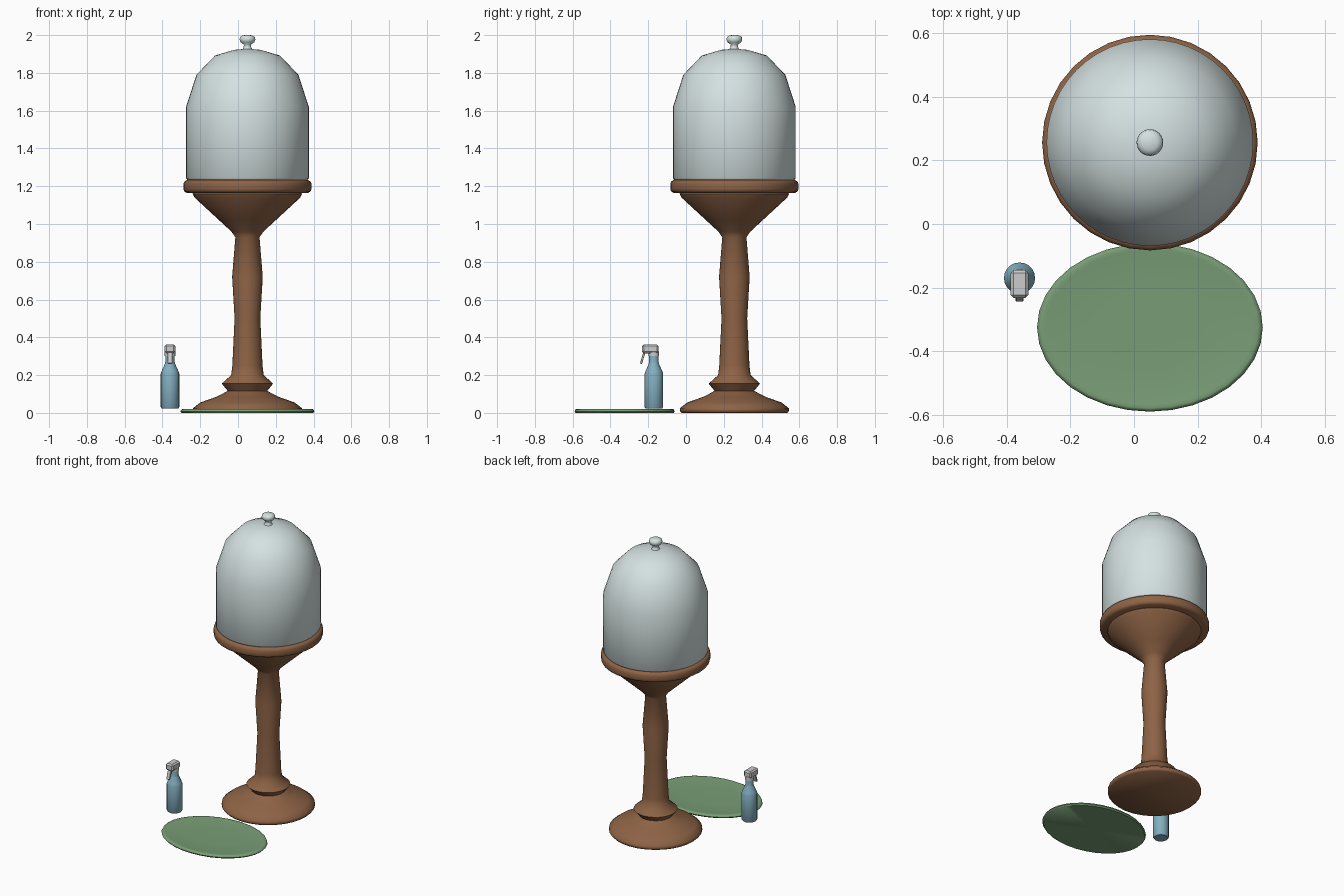
import bpy, bmesh, math

if "Cube" in bpy.data.objects:
    bpy.data.objects.remove(bpy.data.objects["Cube"])


def material(name, rgb):
    m = bpy.data.materials.new(name)
    m.diffuse_color = (*rgb, 1)
    m.use_nodes = True
    m.node_tree.nodes["Principled BSDF"].inputs["Base Color"].default_value = m.diffuse_color
    return m


wood = material("wood", (0.27, 0.125, 0.06))
glass = material("frosted_glass", (0.66, 0.75, 0.75))
green = material("mat_green", (0.19, 0.34, 0.18))
blue = material("bottle_blue", (0.23, 0.43, 0.53))


def finish(bm, name, mat, angle):
    bmesh.ops.recalc_face_normals(bm, faces=bm.faces)
    me = bpy.data.meshes.new(name)
    bm.to_mesh(me)
    bm.free()
    ob = bpy.data.objects.new(name, me)
    bpy.context.collection.objects.link(ob)
    if mat:
        me.materials.append(mat)
    bpy.ops.object.select_all(action='DESELECT')
    ob.select_set(True)
    bpy.context.view_layer.objects.active = ob
    if angle:
        bpy.ops.object.shade_smooth_by_angle(angle=math.radians(angle))
    return ob


def lathe(name, profile, center, mat, segs=32, angle=50, stretch=(1, 1)):
    """Revolve (radius, z) points about a vertical axis; radius 0 becomes a pole."""
    bm = bmesh.new()
    rings = []
    for r, z in profile:
        n = segs if r > 0 else 1
        rings.append([bm.verts.new((center[0] + stretch[0] * r * math.cos(2 * math.pi * i / segs),
                                    center[1] + stretch[1] * r * math.sin(2 * math.pi * i / segs), z))
                      for i in range(n)])
    for a, b in zip(rings, rings[1:]):
        for i in range(segs):
            j = (i + 1) % segs
            quad = [a[i % len(a)], a[j % len(a)], b[j % len(b)], b[i % len(b)]]
            bm.faces.new(list(dict.fromkeys(quad)))
    return finish(bm, name, mat, angle)


def side_prism(name, outline, x, half_width, bevel):
    """Extrude a (y, z) outline along x and chamfer it."""
    bm = bmesh.new()
    face = bm.faces.new([bm.verts.new((x - half_width, y, z)) for y, z in outline])
    ext = bmesh.ops.extrude_face_region(bm, geom=[face])
    verts = [v for v in ext["geom"] if isinstance(v, bmesh.types.BMVert)]
    bmesh.ops.translate(bm, verts=verts, vec=(2 * half_width, 0, 0))
    bmesh.ops.bevel(bm, geom=bm.edges[:], offset=bevel, segments=1, affect='EDGES')
    return finish(bm, name, None, 0)


# Turned pedestal: foot, ring, column and flared top
axis = (0.05, 0.256)
lathe("pedestal", [(0, 0), (0.28, 0), (0.289, 0.01), (0.288, 0.025), (0.25, 0.055),
                   (0.165, 0.085), (0.135, 0.1), (0.105, 0.117), (0.136, 0.155),
                   (0.086, 0.2), (0.08, 0.25), (0.068, 0.5), (0.081, 0.72),
                   (0.064, 0.93), (0.085, 0.96), (0.15, 1.02), (0.28, 1.14),
                   (0.29, 1.16), (0.28, 1.17), (0, 1.17)], axis, wood)

# Round tray with a softened rim
lathe("tray", [(0, 1.165), (0.322, 1.165), (0.335, 1.173), (0.339, 1.185), (0.339, 1.213),
               (0.334, 1.225), (0.322, 1.232), (0, 1.232)], axis, wood)

# Glass dome and its knob
lathe("glass_dome", [(0, 1.233), (0.318, 1.233), (0.325, 1.242), (0.325, 1.62),
                     (0.27, 1.79), (0.172, 1.892), (0.07, 1.922), (0, 1.928)],
      axis, glass, segs=48, angle=80)
lathe("dome_knob", [(0, 1.915), (0.03, 1.92), (0.02, 1.935), (0.019, 1.95), (0.036, 1.962),
                    (0.042, 1.976), (0.039, 1.99), (0.024, 1.999), (0, 2.0)],
      axis, glass, segs=24, angle=60)

# Oval floor mat with a low raised edge
lathe("oval_mat", [(0, 0), (0.98, 0), (1, 0.008), (0.985, 0.018), (0.96, 0.021),
                   (0.92, 0.019), (0.45, 0.017), (0, 0.016)],
      (0.05, -0.325), green, segs=32, stretch=(0.355, 0.265))

# Spray bottle
spot = (-0.36, -0.17)
lathe("bottle", [(0, 0.022), (0.043, 0.022), (0.049, 0.03), (0.049, 0.208), (0.044, 0.222),
                 (0.028, 0.258), (0.025, 0.27), (0.025, 0.31), (0, 0.31)], spot, blue, segs=20)
lathe("bottle_collar", [(0, 0.3), (0.028, 0.3), (0.028, 0.325), (0, 0.325)], spot, None, segs=16)

# Spray head and trigger
side_prism("spray_head", [(-0.145, 0.315), (-0.145, 0.362), (-0.232, 0.362), (-0.232, 0.315)],
           -0.36, 0.028, 0.009)
side_prism("trigger", [(-0.212, 0.325), (-0.225, 0.325), (-0.244, 0.262), (-0.234, 0.258)],
           -0.36, 0.012, 0.002)
